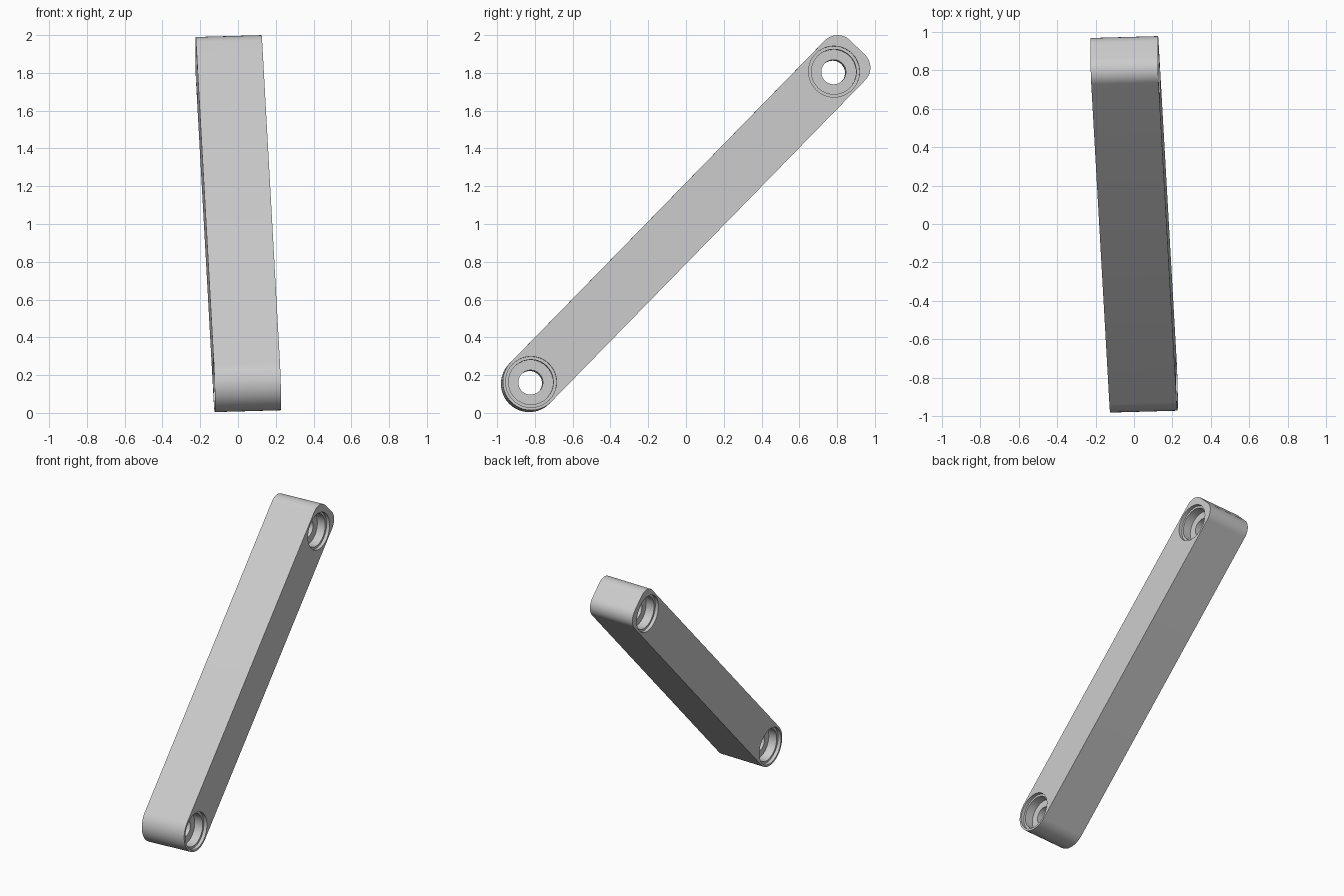
import bpy, bmesh, math
from mathutils import Matrix, Vector

cube = bpy.data.objects.get("Cube")
if cube:
    bpy.data.objects.remove(cube, do_unlink=True)

WIDTH = 0.35      # thickness of the bar along the pin axis
HALF = 0.15       # half height of the bar section
SPAN = 2.298      # distance between the two pin holes
END = 2.476       # distance from lower hole to the upper end
CORNER = 0.095    # corner radius of the upper end

grey = bpy.data.materials.new("light_grey")
grey.use_nodes = True
colour = (0.6, 0.6, 0.6, 1)
grey.diffuse_color = colour
grey.node_tree.nodes["Principled BSDF"].inputs["Base Color"].default_value = colour

# Leaning frame: local x is the pin axis, local y runs up the bar
along = Vector((-0.091, 1.604, 1.643)).normalized()
pin = Vector((1, 0.028, 0.028))
pin = (pin - along * pin.dot(along)).normalized()
frame = Matrix((pin, along, pin.cross(along))).transposed().to_4x4()
frame.translation = (0.047, -0.825, 0.159)


def arc(cy, cz, radius, start, end, steps):
    angles = [math.radians(start + (end - start) * i / steps) for i in range(steps + 1)]
    return [(cy + radius * math.cos(a), cz + radius * math.sin(a)) for a in angles]


def make_object(name, bm):
    bmesh.ops.recalc_face_normals(bm, faces=bm.faces)
    mesh = bpy.data.meshes.new(name)
    bm.to_mesh(mesh)
    bm.free()
    mesh.materials.append(grey)
    obj = bpy.data.objects.new(name, mesh)
    bpy.context.collection.objects.link(obj)
    return obj


# Bar: full round lower end, rounded corners on the upper end
inset = HALF - CORNER
outline = (arc(0, 0, HALF, 90, 270, 32)
           + arc(END - CORNER, -inset, CORNER, -90, 0, 14)
           + arc(END - CORNER, inset, CORNER, 0, 90, 14))
bm = bmesh.new()
face = bm.faces.new([bm.verts.new((-WIDTH / 2, y, z)) for y, z in outline])
side = bmesh.ops.extrude_face_region(bm, geom=[face])
bmesh.ops.translate(bm, vec=(WIDTH, 0, 0),
                    verts=[v for v in side["geom"] if isinstance(v, bmesh.types.BMVert)])
bar = make_object("link_bar", bm)


# Stepped hole cutter: (x, radius) steps mirrored to both faces
def hole_cutter(y):
    face_x = WIDTH / 2
    steps = [(face_x + 0.05, 0.135), (face_x - 0.025, 0.135),
             (face_x - 0.025, 0.119), (face_x - 0.09, 0.119), (face_x - 0.09, 0.065)]
    profile = steps + [(-x, r) for x, r in reversed(steps)]
    bm = bmesh.new()
    count = 40
    rings = []
    for x, r in profile:
        turns = [math.tau * i / count for i in range(count)]
        rings.append([bm.verts.new((x, y + r * math.cos(a), r * math.sin(a))) for a in turns])
    for a, b in zip(rings, rings[1:]):
        for i in range(count):
            j = (i + 1) % count
            bm.faces.new((a[i], a[j], b[j], b[i]))
    bm.faces.new(rings[0])
    bm.faces.new(rings[-1])
    cutter = make_object("hole_cutter", bm)
    cutter.hide_render = True
    return cutter


cutters = [hole_cutter(y) for y in (0, SPAN)]
for cutter in cutters:
    cut = bar.modifiers.new("pin_hole", "BOOLEAN")
    cut.operation = "DIFFERENCE"
    cut.solver = "EXACT"
    cut.object = cutter

# Bake the holes, drop the cutters and lean the bar
bpy.context.view_layer.update()
evaluated = bar.evaluated_get(bpy.context.evaluated_depsgraph_get())
holed = bpy.data.meshes.new_from_object(evaluated)
bar.modifiers.clear()
bar.data = holed
for cutter in cutters:
    bpy.data.objects.remove(cutter, do_unlink=True)
bar.matrix_world = frame

bpy.ops.object.select_all(action="DESELECT")
bar.select_set(True)
bpy.context.view_layer.objects.active = bar
bpy.ops.object.shade_smooth_by_angle(angle=math.radians(30))
